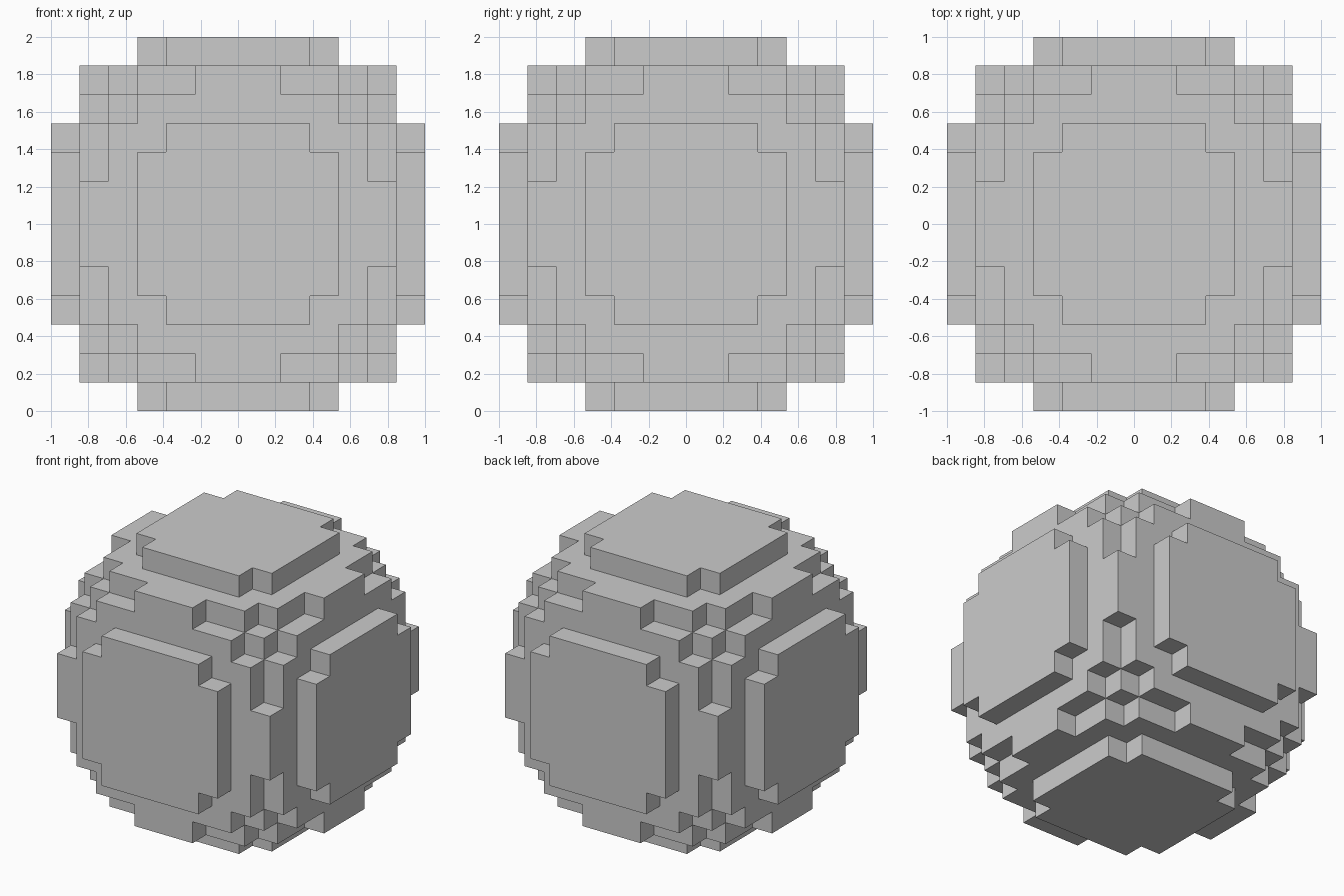
import bpy, bmesh
from mathutils import Vector
from itertools import product

if "Cube" in bpy.data.objects:
    bpy.data.objects.remove(bpy.data.objects["Cube"])

N = 6                      # blocks either side of the centre block
SIZE = 2 / (2 * N + 1)     # block edge length
LIMIT = 51                 # squared radius of the ball, in blocks


def filled(c):
    return sum(v * v for v in c) <= LIMIT and max(map(abs, c)) <= N


# Block ball: only the outward faces of the filled blocks
bm = bmesh.new()
for cell in product(range(-N, N + 1), repeat=3):
    if not filled(cell):
        continue
    for axis, sign in product(range(3), (-1, 1)):
        normal = Vector((0, 0, 0))
        normal[axis] = sign
        centre = Vector(cell)
        if filled(tuple(int(v) for v in centre + normal)):
            continue
        u = Vector((0, 0, 0))
        u[(axis + 1) % 3] = 0.5
        v = normal.cross(u)
        mid = centre + normal * 0.5
        corners = (mid - u - v, mid + u - v, mid + u + v, mid - u + v)
        bm.faces.new([bm.verts.new(p * SIZE + Vector((0, 0, 1))) for p in corners])

bmesh.ops.remove_doubles(bm, verts=bm.verts, dist=1e-4)
mesh = bpy.data.meshes.new("block_sphere")
bm.to_mesh(mesh)
bm.free()
ball = bpy.data.objects.new("block_sphere", mesh)
bpy.context.collection.objects.link(ball)
